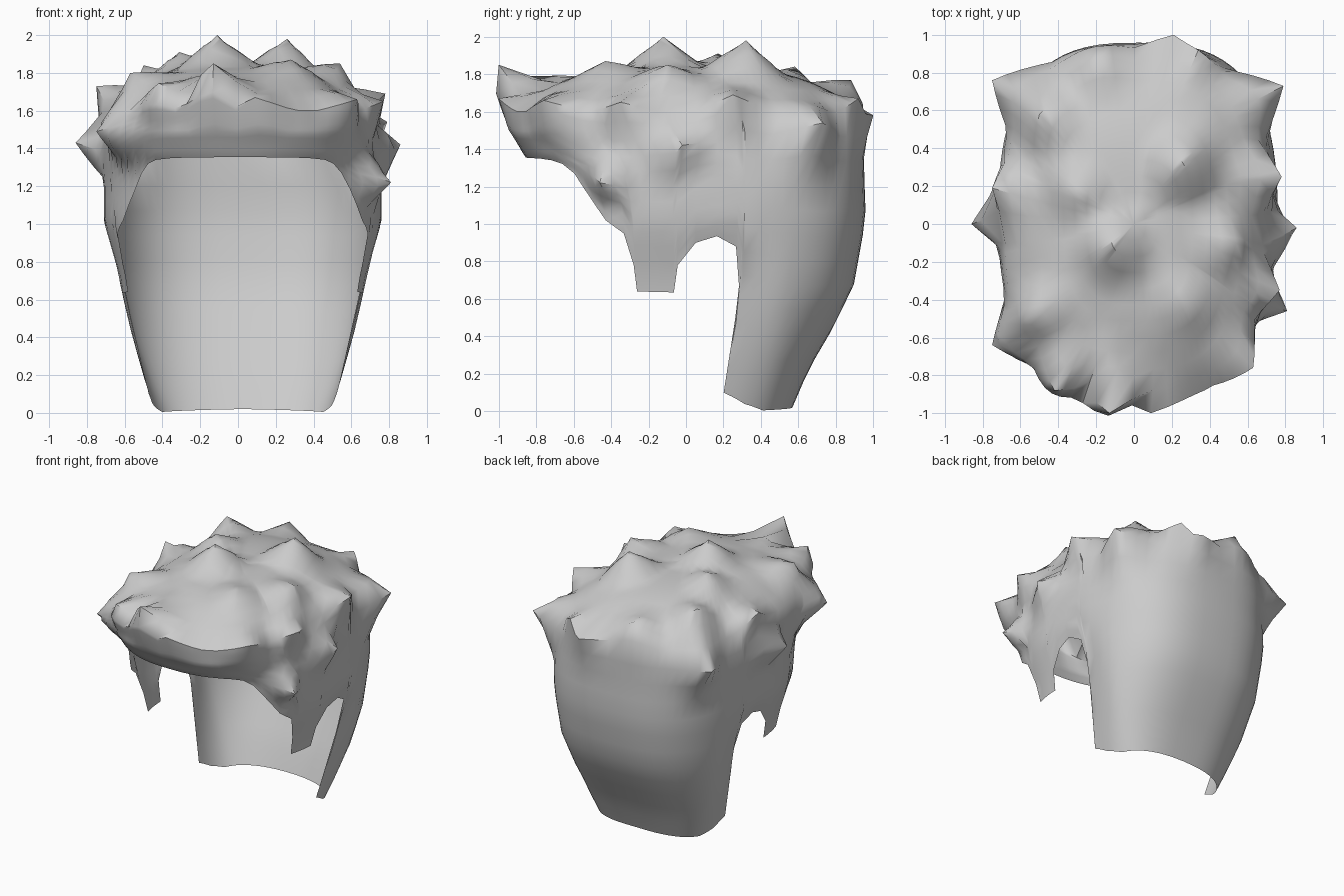
import bpy, bmesh, math
from mathutils import Vector

if "Cube" in bpy.data.objects:
    bpy.data.objects.remove(bpy.data.objects["Cube"])

SHOULDER = 1.6     # height where the walls turn into the crown
APEX = 1.84
WALL_ROWS, CROWN_ROWS = 12, 11

# height, half width, depth to the front, depth to the back, front squareness
SECTIONS = [(0.0, .535, .55, .56, 2.25), (.1, .575, .56, .60, 2.25), (.25, .615, .60, .67, 2.25),
            (.42, .655, .64, .77, 2.25), (.67, .70, .70, .895, 2.25), (1.03, .735, .75, .96, 2.25),
            (1.3, .735, .80, .95, 2.25), (1.36, .73, .86, .95, 2.4), (1.48, .71, .93, .95, 2.7),
            (1.6, .68, .94, .93, 2.9)]
BACK_SQUARE = 2.8
# lower edge: angle from the front, height
RIM = [(0, 1.355), (25, 1.35), (34, 1.34), (39, 1.32), (43.6, 1.27), (57.7, 1.02), (66, .95),
       (69.7, .78), (70.5, .64), (86, .635), (87.5, .78), (91, .90), (95, .935), (100, .88),
       (101.5, .67), (102, .5), (102.5, .1), (115, .04), (130, .005), (180, .02)]
# spike tip and base radius
SPIKES = [((-.11, -.12, 2.0), .22), ((.26, .32, 1.98), .22), ((-.31, .17, 1.91), .2),
          ((.28, -.43, 1.87), .2), ((.54, -.10, 1.85), .2), ((-.50, .58, 1.84), .2),
          ((-.57, -.50, 1.80), .2), ((-.75, .19, 1.73), .2), ((-.75, -.64, 1.49), .2),
          ((-.13, -1.0, 1.85), .22), ((-.14, -.75, 1.79), .2), ((.09, -1.0, 1.67), .18),
          ((-.42, -.88, 1.745), .18), ((.63, -.76, 1.66), .2), ((.77, -.35, 1.65), .18),
          ((.81, -.46, 1.22), .15), ((.86, -.02, 1.42), .18), ((-.86, 0, 1.43), .18),
          ((.78, .25, 1.69), .2), ((.79, .73, 1.54), .22), ((-.75, .76, 1.49), .22),
          ((-.18, .88, 1.77), .2), ((.34, .92, 1.67), .16), ((.21, 1.0, 1.58), .2)]


def lerp_table(table, t):
    for a, b in zip(table, table[1:]):
        if t <= b[0]:
            f = (t - a[0]) / (b[0] - a[0])
            return [p + (q - p) * f for p, q in zip(a[1:], b[1:])]
    return list(table[-1][1:])


def clamp(t):
    return min(1, max(0, t))


def section_point(angle, z):
    w, front, back, square = lerp_table(SECTIONS, z)
    s, c = math.sin(math.radians(angle)), math.cos(math.radians(angle))
    n = square if c > 0 else BACK_SQUARE
    x = math.copysign(abs(s) ** (2 / n), s) * w
    y = -math.copysign(abs(c) ** (2 / n), c) * (front if c > 0 else back)
    # the lower sides curl in toward their front edge
    curl = .12 if c < 0 else .08
    x *= 1 - curl * clamp((.5 - y) / .28) * clamp((1.0 - z) / .3)
    # the lower hair sits slightly to one side
    return Vector((x + .025 * clamp((1.5 - z) / .3), y, z))


def column(angle):
    """Points from the lower edge up to just below the apex."""
    low = lerp_table(RIM, abs(angle))[0]
    pts = [section_point(angle, low + (SHOULDER - low) * i / WALL_ROWS)
           for i in range(WALL_ROWS + 1)]
    edge = pts[-1]
    for i in range(1, CROWN_ROWS):
        s = 1 - i / CROWN_ROWS
        pts.append(Vector((edge.x * s, edge.y * s, SHOULDER + (APEX - SHOULDER) * (1 - s ** 3.2))))
    return pts


# angles: every edge point, with wide gaps divided
half = []
for (a, _), (b, _) in zip(RIM, RIM[1:]):
    n = max(1, math.ceil((b - a) / 5))
    half += [a + (b - a) * i / n for i in range(n)]
angles = half + [180] + [-a for a in reversed(half[1:])]

base = [column(a) for a in angles]
apex = Vector((0, 0, APEX))

# pull the surface out to each spike tip
flat = [p for col in base for p in col] + [apex]
pulls = []
for tip, radius in SPIKES:
    tip = Vector(tip)
    root = min(flat, key=lambda p: (p - tip).length)
    pulls.append((root, tip - root, radius))


def spiked(p):
    weight, move = 0, Vector()
    for root, pull, radius in pulls:
        k = 1 - (p - root).length / radius
        if k > weight:
            weight, move = k, pull
    return p + move * weight


# hair shell: one thin spiked skin, open at the face and neck
bm = bmesh.new()
cols = [[bm.verts.new(spiked(p)) for p in col] for col in base]
top = bm.verts.new(spiked(apex))
for i, a in enumerate(cols):
    b = cols[(i + 1) % len(cols)]
    for j in range(len(a) - 1):
        bm.faces.new((a[j], b[j], b[j + 1], a[j + 1]))
    bm.faces.new((a[-1], b[-1], top))

mesh = bpy.data.meshes.new("spiky_hair")
bm.to_mesh(mesh)
bm.free()
hair = bpy.data.objects.new("spiky_hair", mesh)
bpy.context.collection.objects.link(hair)

grey = bpy.data.materials.new("plain_grey")
grey.diffuse_color = (.6, .6, .6, 1)
grey.use_nodes = True
grey.node_tree.nodes["Principled BSDF"].inputs["Base Color"].default_value = grey.diffuse_color
mesh.materials.append(grey)

bpy.context.view_layer.objects.active = hair
hair.select_set(True)
bpy.ops.object.shade_smooth_by_angle(angle=math.radians(50))
